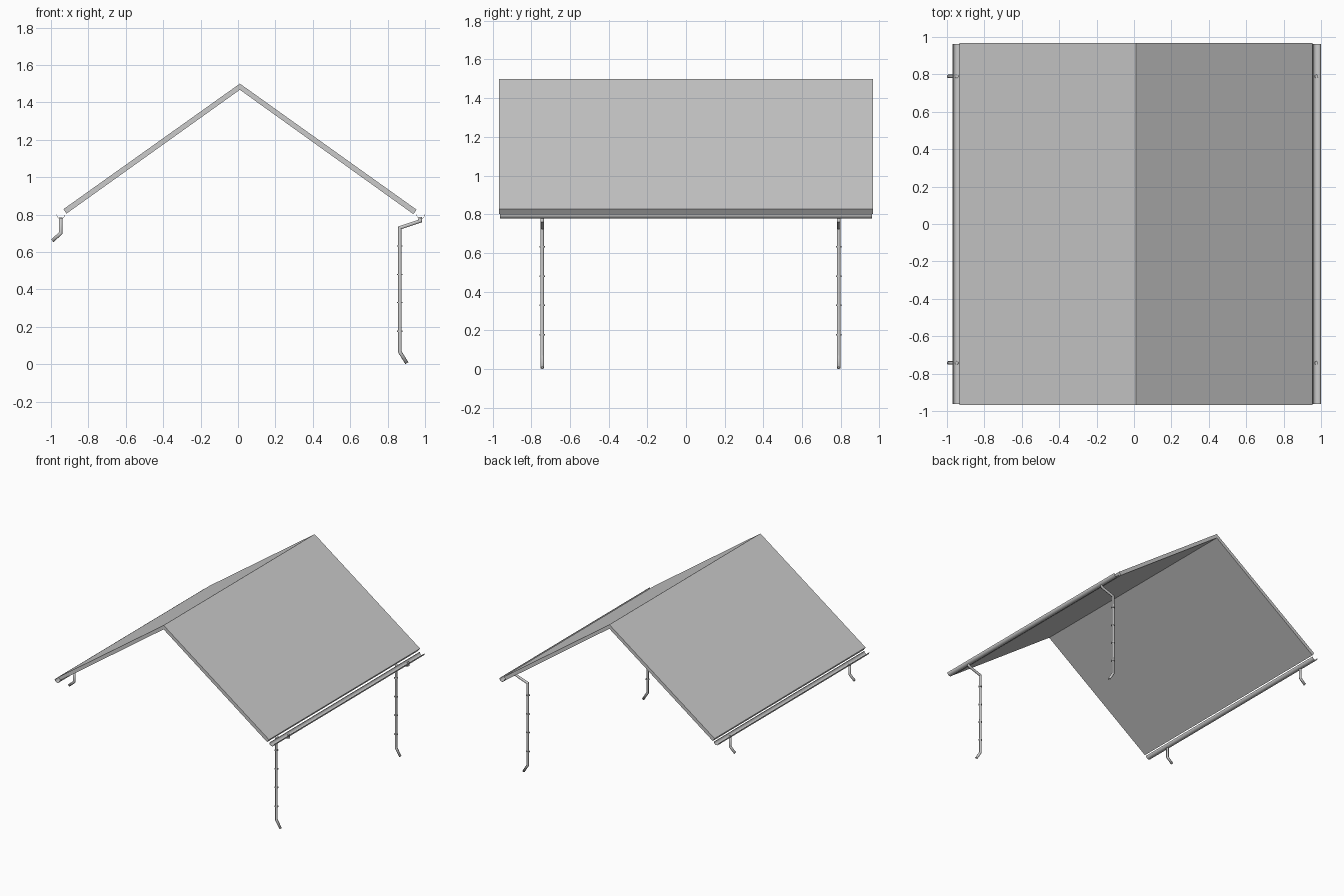
import bpy, bmesh, math
from mathutils import Vector

if "Cube" in bpy.data.objects:
    bpy.data.objects.remove(bpy.data.objects["Cube"])

PIPE_YS = (-0.743, 0.789)
PIPE_R = 0.0095


def finish(name, bm):
    bmesh.ops.recalc_face_normals(bm, faces=bm.faces)
    me = bpy.data.meshes.new(name)
    bm.to_mesh(me)
    bm.free()
    ob = bpy.data.objects.new(name, me)
    bpy.context.collection.objects.link(ob)
    bpy.ops.object.select_all(action='DESELECT')
    ob.select_set(True)
    bpy.context.view_layer.objects.active = ob
    bpy.ops.object.shade_smooth_by_angle(angle=math.radians(30))
    return ob


def prism(name, profile, half_len):
    """Closed x/z profile extruded along y."""
    bm = bmesh.new()
    face = bm.faces.new([bm.verts.new((x, -half_len, z)) for x, z in profile])
    out = bmesh.ops.extrude_face_region(bm, geom=[face])
    moved = [v for v in out["geom"] if isinstance(v, bmesh.types.BMVert)]
    bmesh.ops.translate(bm, verts=moved, vec=(0, 2 * half_len, 0))
    return finish(name, bm)


def pipe(name, path, y, sides=16):
    """Hollow round pipe along an x/z path with mitred elbows."""
    pts = [Vector(p) for p in path]
    bm = bmesh.new()
    rings = []
    for i, p in enumerate(pts):
        a = (p - pts[i - 1]).normalized() if i else (pts[1] - p).normalized()
        b = (pts[i + 1] - p).normalized() if i < len(pts) - 1 else a
        t = (a + b).normalized()
        side = Vector((-t.y, t.x)) * (PIPE_R / t.dot(a))
        ring = []
        for k in range(sides):
            ang = 2 * math.pi * k / sides
            q = p + side * math.cos(ang)
            ring.append(bm.verts.new((q.x, y + PIPE_R * math.sin(ang), q.y)))
        rings.append(ring)
    for r0, r1 in zip(rings, rings[1:]):
        for k in range(sides):
            n = (k + 1) % sides
            bm.faces.new((r0[k], r0[n], r1[n], r1[k]))
    ob = finish(name, bm)
    mod = ob.modifiers.new("wall", 'SOLIDIFY')
    mod.thickness = 0.002
    return ob


def collar(name, x, y, z):
    bm = bmesh.new()
    bmesh.ops.create_cone(bm, cap_ends=True, segments=16, radius1=0.014,
                          radius2=0.014, depth=0.007)
    bmesh.ops.translate(bm, verts=bm.verts, vec=(x, y, z))
    return finish(name, bm)


# Two roof slopes meeting at the ridge
prism("roof_left", [(0.01, 1.5), (-0.933, 0.829), (-0.917, 0.805), (0.01, 1.467)], 0.967)
prism("roof_right", [(0.01, 1.5), (0.01, 1.467), (0.938, 0.802), (0.955, 0.826)], 0.967)

# Thin half-round gutters under both eaves
for label, cx in (("left", -0.947), ("right", 0.977)):
    arc = [math.pi * (1 + k / 14) for k in range(15)]
    outer = [(cx + 0.023 * math.cos(a), 0.80 + 0.023 * math.sin(a)) for a in arc]
    inner = [(cx + 0.021 * math.cos(a), 0.80 + 0.021 * math.sin(a)) for a in reversed(arc)]
    prism("gutter_" + label, outer + inner, 0.962)

# Short spouts on the left, long downpipes with collars on the right
for label, y in zip(("front", "back"), PIPE_YS):
    pipe("spout_" + label, [(-0.948, 0.785), (-0.948, 0.70), (-0.993, 0.66)], y)
    pipe("downpipe_" + label,
         [(0.975, 0.788), (0.975, 0.766), (0.865, 0.729), (0.865, 0.066), (0.903, 0.0055)], y)
    for i, z in enumerate((0.632, 0.48, 0.33, 0.176)):
        collar(f"pipe_collar_{label}_{i + 1}", 0.865, y, z)
